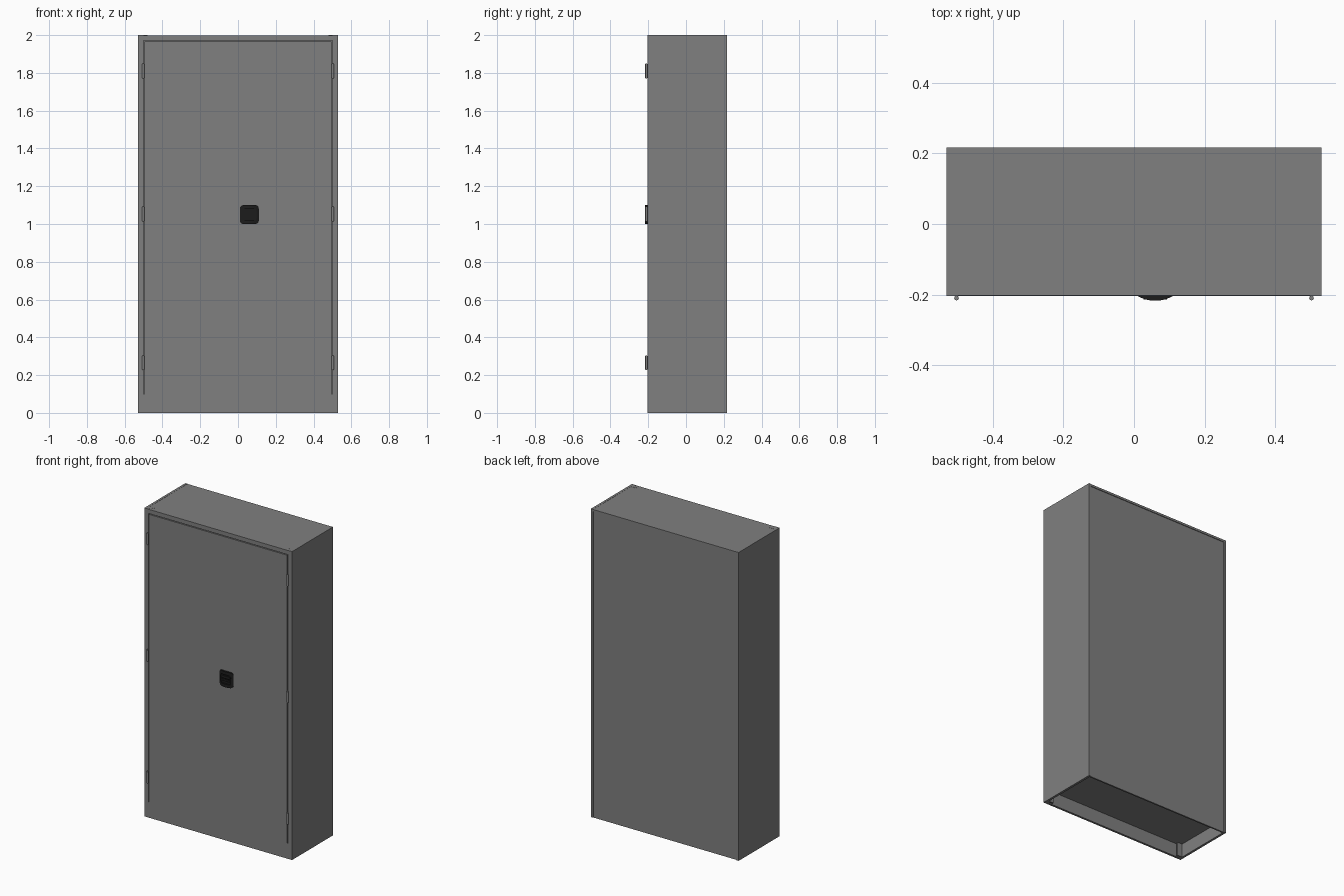
import bpy, bmesh, math
from mathutils import Vector

if "Cube" in bpy.data.objects:
    bpy.data.objects.remove(bpy.data.objects["Cube"])


def material(name, rgb):
    m = bpy.data.materials.new(name)
    m.diffuse_color = (*rgb, 1)
    m.use_nodes = True
    m.node_tree.nodes["Principled BSDF"].inputs["Base Color"].default_value = m.diffuse_color
    return m


GREY = material("grey_steel", (0.215, 0.215, 0.215))
BLACK = material("black_plastic", (0.012, 0.012, 0.012))

FRONT, BACK, HALF = -0.203, 0.217, 0.53


def finish(name, bm, mat):
    bmesh.ops.recalc_face_normals(bm, faces=bm.faces)
    me = bpy.data.meshes.new(name)
    bm.to_mesh(me)
    bm.free()
    me.materials.append(mat)
    ob = bpy.data.objects.new(name, me)
    bpy.context.collection.objects.link(ob)
    return ob


def extrude(name, points, direction, mat=GREY):
    """Closed outline of 3D points swept along a direction."""
    bm = bmesh.new()
    face = bm.faces.new([bm.verts.new(p) for p in points])
    out = bmesh.ops.extrude_face_region(bm, geom=[face])
    moved = [g for g in out["geom"] if isinstance(g, bmesh.types.BMVert)]
    bmesh.ops.translate(bm, verts=moved, vec=Vector(direction))
    return finish(name, bm, mat)


def box(name, x0, x1, y0, y1, z0, z1, mat=GREY):
    pts = [(x0, y0, z0), (x1, y0, z0), (x1, y1, z0), (x0, y1, z0)]
    return extrude(name, pts, (0, 0, z1 - z0), mat)


def rounded(name, cx, cz, w, h, r, y0, y1, mat=BLACK):
    """Rounded rectangle facing the front, from y0 to y1."""
    pts = []
    for i, (sx, sz) in enumerate([(1, 1), (-1, 1), (-1, -1), (1, -1)]):
        for k in range(7):
            a = math.radians(90 * i + 15 * k)
            pts.append((cx + sx * (w / 2 - r) + r * math.cos(a), y0,
                        cz + sz * (h / 2 - r) + r * math.sin(a)))
    return extrude(name, pts, (0, y1 - y0, 0), mat)


def cylinder(name, x, y, z0, z1, r, n, mat):
    pts = [(x + r * math.cos(2 * math.pi * k / n),
            y + r * math.sin(2 * math.pi * k / n), z0) for k in range(n)]
    return extrude(name, pts, (0, 0, z1 - z0), mat)


def smooth(ob):
    bpy.ops.object.select_all(action='DESELECT')
    bpy.context.view_layer.objects.active = ob
    ob.select_set(True)
    bpy.ops.object.shade_smooth_by_angle(angle=math.radians(30))


def boolean(ob, cutter, operation):
    mod = ob.modifiers.new("cut", 'BOOLEAN')
    mod.operation, mod.object, mod.solver = operation, cutter, 'EXACT'
    bpy.context.view_layer.objects.active = ob
    bpy.ops.object.modifier_apply(modifier=mod.name)
    bpy.data.objects.remove(cutter, do_unlink=True)


# Side panels folded round into front posts and door stops
post = [(0.53, BACK), (0.53, FRONT), (0.5, FRONT), (0.5, -0.18),
        (0.48, -0.18), (0.48, -0.17), (0.515, -0.17), (0.515, BACK)]
for side, s in (("left", -1), ("right", 1)):
    extrude(side + "_side_panel", [(s * x, y, 0) for x, y in post], (0, 0, 2))

# Top panel with front rail
top = [(BACK, 1.999), (FRONT + 0.0003, 1.999), (FRONT + 0.0003, 1.972),
       (-0.18, 1.972), (-0.18, 1.95), (-0.17, 1.95), (-0.17, 1.985),
       (BACK, 1.985)]
extrude("top_panel", [(-0.515, y, z) for y, z in top], (1.03, 0, 0))

# Back panel, raised floor and plinth
box("back_panel", -0.515, 0.515, 0.203, BACK - 0.004, 0, 1.985)
box("floor_panel", -0.515, 0.515, -0.19, 0.203, 0.088, 0.098)
box("plinth", -0.5, 0.5, FRONT, FRONT + 0.014, 0, 0.1)

# Doors and hinges
for side, s in (("left", -1), ("right", 1)):
    xs = sorted((0, s * 0.495))
    box(side + "_door", xs[0], xs[1], FRONT, FRONT + 0.02, 0.1, 1.967)
    for k, z in enumerate((0.265, 1.053, 1.81)):
        tag = f"{side}_hinge_{k + 1}"
        smooth(cylinder(tag + "_barrel", s * 0.502, -0.2095,
                        z - 0.036, z + 0.036, 0.0065, 16, GREY))
        smooth(cylinder(tag + "_pin", s * 0.502, -0.2095,
                        z - 0.039, z + 0.039, 0.004, 12, GREY))

# Bowed handle plate with a recessed grip
HX, HZ, R = 0.06, 1.05, 0.0994
plate = rounded("handle_plate", HX, HZ, 0.1, 0.1, 0.018, -0.25, -0.196)
bow = cylinder("bow_cutter", HX, -0.217 + R, 0.95, 1.15, R, 128, BLACK)
boolean(plate, bow, 'INTERSECT')
recess = rounded("recess_cutter", HX, HZ, 0.074, 0.06, 0.012, -0.25, -0.206)
boolean(plate, recess, 'DIFFERENCE')
smooth(plate)

# Lever, ribs and lock inside the recess
rounded("handle_lever", HX, 1.062, 0.066, 0.016, 0.006, -0.213, -0.205)
for k in range(2):
    z = 1.03 + 0.012 * k
    box(f"handle_rib_{k + 1}", HX - 0.03, HX + 0.03, -0.2095, -0.205,
        z, z + 0.005, BLACK)
smooth(rounded("lock_barrel", HX, 1.0885, 0.011, 0.011, 0.0054, -0.2175 + 0.0005, -0.21))
